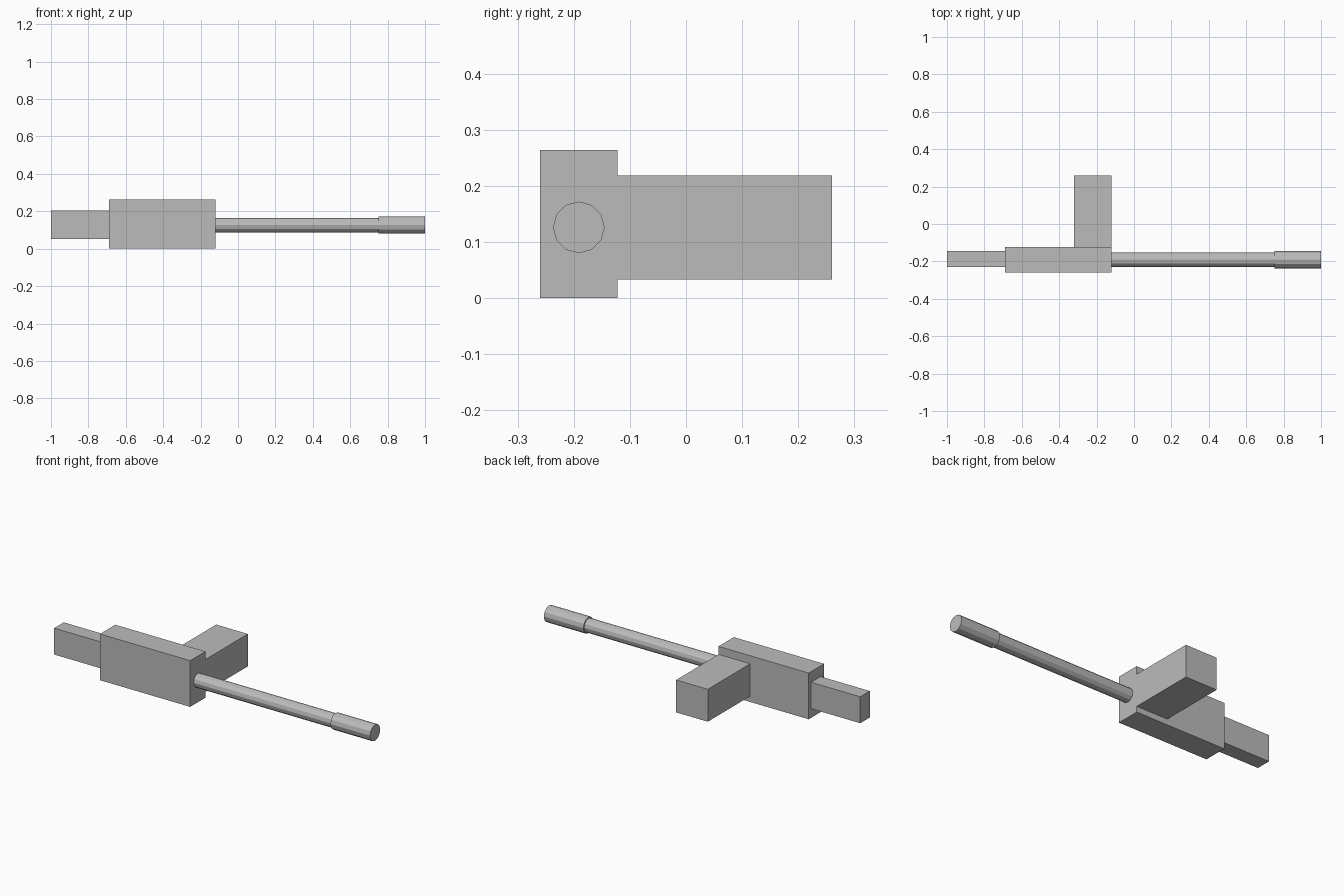
import bpy
import math

if "Cube" in bpy.data.objects:
    bpy.data.objects.remove(bpy.data.objects["Cube"])

grey = bpy.data.materials.new("plain_grey")
grey.diffuse_color = (0.5, 0.5, 0.5, 1)
grey.use_nodes = True
grey.node_tree.nodes["Principled BSDF"].inputs["Base Color"].default_value = grey.diffuse_color


def finish(name):
    ob = bpy.context.object
    ob.name = name
    ob.data.materials.append(grey)
    bpy.ops.object.transform_apply(location=False, rotation=True, scale=True)
    return ob


def box(name, x, y, z):
    """Box from (min, max) ranges on each axis."""
    bpy.ops.mesh.primitive_cube_add(size=1, location=[sum(r) / 2 for r in (x, y, z)])
    bpy.context.object.scale = [r[1] - r[0] for r in (x, y, z)]
    return finish(name)


def rod(name, x, radius):
    """Twelve-sided rod along x on the barrel axis."""
    bpy.ops.mesh.primitive_cylinder_add(
        vertices=12, radius=radius, depth=x[1] - x[0],
        location=(sum(x) / 2, -0.191, 0.126), rotation=(0, math.pi / 2, 0))
    return finish(name)


# Main block with the smaller rear block and the side block
box("body", (-0.69, -0.12), (-0.26, -0.122), (0, 0.264))
box("rear_block", (-1, -0.69), (-0.23, -0.144), (0.052, 0.203))
box("side_block", (-0.32, -0.12), (-0.122, 0.26), (0.033, 0.218))

# Long thin barrel and its thicker tip
rod("barrel", (-0.12, 0.75), 0.039)
rod("barrel_tip", (0.75, 1), 0.046)
